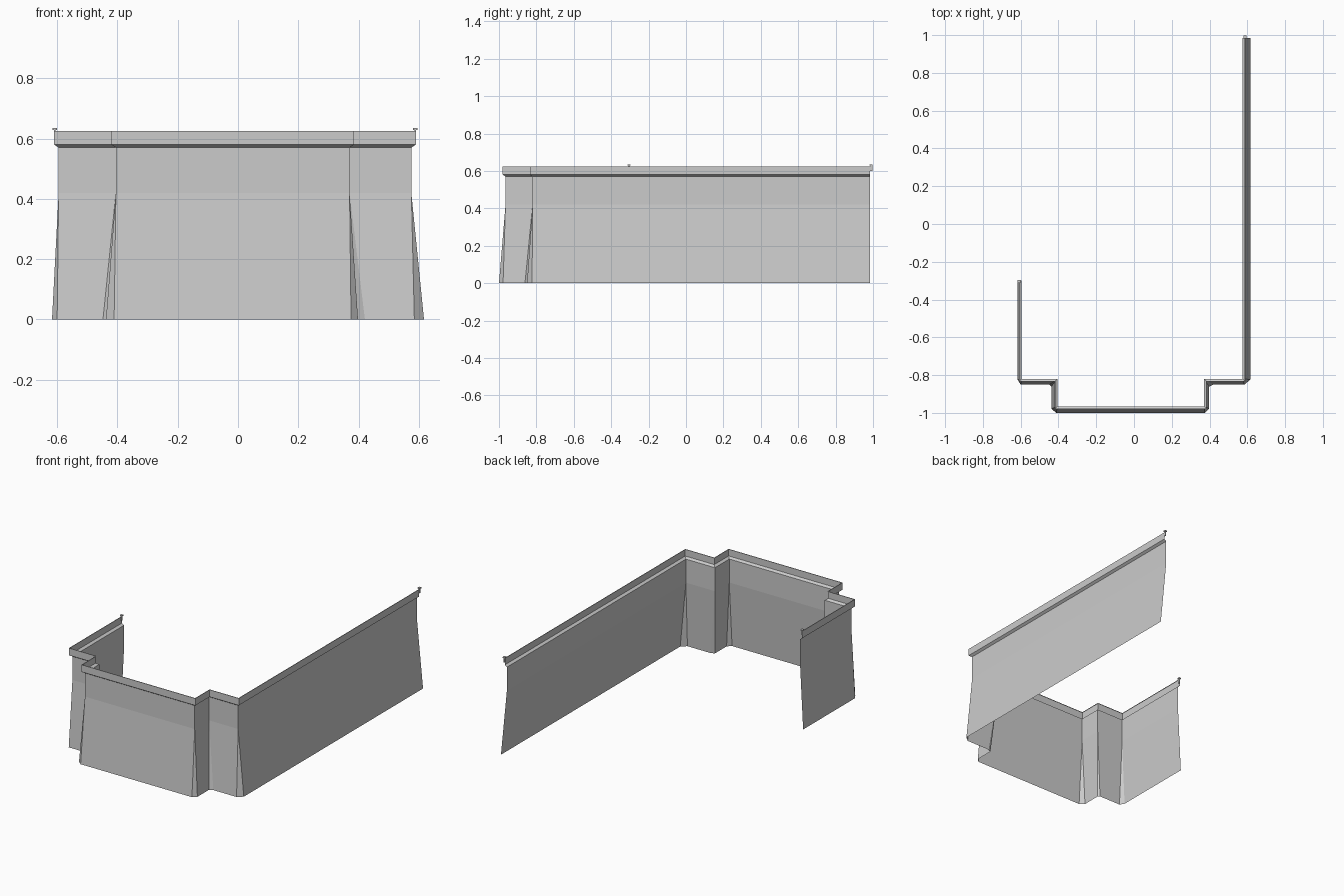
import bpy
import bmesh
from mathutils import Vector

cube = bpy.data.objects.get("Cube")
if cube:
    bpy.data.objects.remove(cube)

grey = bpy.data.materials.new("stone grey")
grey.use_nodes = True
grey.diffuse_color = (0.6, 0.6, 0.6, 1)
bsdf = grey.node_tree.nodes["Principled BSDF"]
bsdf.inputs["Base Color"].default_value = grey.diffuse_color
bsdf.inputs["Roughness"].default_value = 0.8

# Upper wall plan: x, y, and the outward offset direction at each corner
PLAN = [
    (-0.595, -0.30, -1, 0), (-0.595, -0.82, -1, -1),
    (-0.405, -0.82, -1, -1), (-0.405, -0.965, -1, -1),
    (0.37, -0.965, 1, -1), (0.37, -0.82, 1, -1),
    (0.575, -0.82, 1, -1), (0.575, 0.985, 1, 0),
]
# Splayed foot: each corner opens into a narrow chamfer
FOOT = [
    [(-0.617, -0.30)],
    [(-0.617, -0.823), (-0.60, -0.85)],
    [(-0.448, -0.85), (-0.438, -0.861)],
    [(-0.438, -0.978), (-0.411, -1.0)],
    [(0.375, -1.0), (0.398, -0.978)],
    [(0.398, -0.861), (0.421, -0.85)],
    [(0.585, -0.85), (0.617, -0.823)],
    [(0.617, 0.985)],
]


def finish(bm, name):
    mesh = bpy.data.meshes.new(name)
    bm.to_mesh(mesh)
    bm.free()
    mesh.materials.append(grey)
    obj = bpy.data.objects.new(name, mesh)
    bpy.context.collection.objects.link(obj)
    return obj


def ring(offset, z):
    """Plan outline pushed outward, with one point per foot point."""
    points = []
    for (x, y, nx, ny), foot in zip(PLAN, FOOT):
        points += [Vector((x + nx * offset, y + ny * offset, z))] * len(foot)
    return points


def sheet(name, rows):
    """Skin consecutive rows of points into an open wall."""
    bm = bmesh.new()
    grid = [[bm.verts.new(p) for p in row] for row in rows]
    for low, high in zip(grid, grid[1:]):
        for i in range(len(low) - 1):
            bm.faces.new((low[i], low[i + 1], high[i + 1], high[i]))
    bmesh.ops.remove_doubles(bm, verts=bm.verts, dist=0.0001)
    return finish(bm, name)


# Wall with splayed foot
foot_row = [Vector((x, y, 0)) for corner in FOOT for x, y in corner]
sheet("wall", [foot_row, ring(0, 0.42), ring(0, 0.57)])

# Cornice: sloped underside, upright band and narrow top lip
sheet("cornice", [ring(0, 0.57), ring(0.015, 0.58),
                  ring(0.015, 0.625), ring(0.011, 0.625)])


def box(name, centre, size):
    bm = bmesh.new()
    bmesh.ops.create_cube(bm, size=1)
    for v in bm.verts:
        v.co = Vector(centre) + Vector(a * b for a, b in zip(v.co, size))
    return finish(bm, name)


# Small capped posts at the two free ends
for side, x, y in (("left", 0.588, 0.99), ("right", -0.608, -0.305)):
    box(side + "_end_post", (x, y, 0.615), (0.006, 0.012, 0.03))
    box(side + "_end_cap", (x, y, 0.632), (0.015, 0.016, 0.007))
